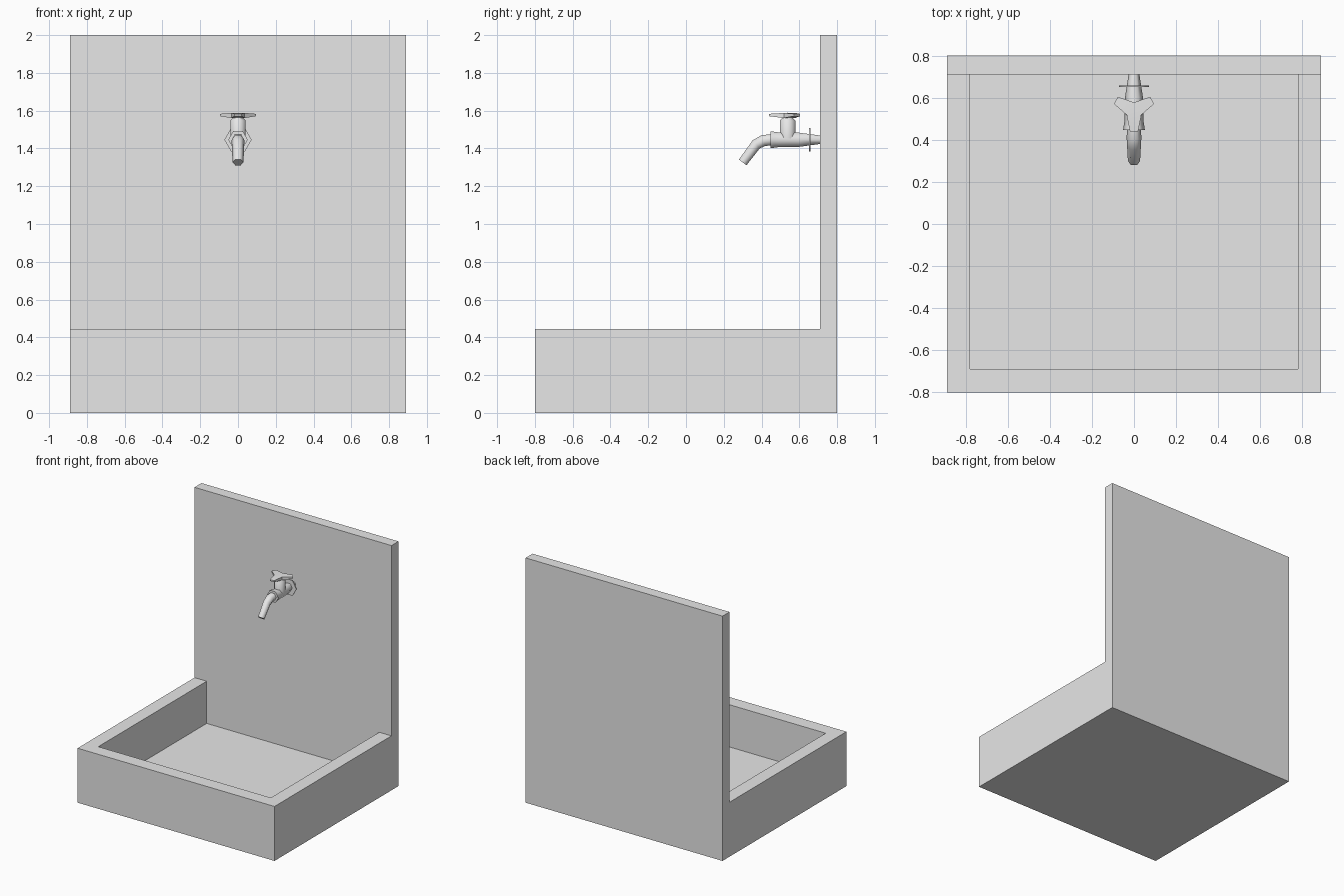
import bpy, bmesh, math
from mathutils import Vector

cube = bpy.data.objects.get("Cube")
if cube:
    bpy.data.objects.remove(cube, do_unlink=True)

GREY = (0.8, 0.8, 0.8, 1)
mat = bpy.data.materials.new("plain_grey")
mat.use_nodes = True
mat.diffuse_color = GREY
mat.node_tree.nodes["Principled BSDF"].inputs["Base Color"].default_value = GREY


def finish(name, bm, smooth=None):
    bmesh.ops.remove_doubles(bm, verts=bm.verts, dist=1e-5)
    bmesh.ops.recalc_face_normals(bm, faces=bm.faces)
    mesh = bpy.data.meshes.new(name)
    bm.to_mesh(mesh)
    bm.free()
    mesh.materials.append(mat)
    obj = bpy.data.objects.new(name, mesh)
    bpy.context.collection.objects.link(obj)
    if smooth:
        bpy.ops.object.select_all(action='DESELECT')
        obj.select_set(True)
        bpy.context.view_layer.objects.active = obj
        bpy.ops.object.shade_smooth_by_angle(angle=math.radians(smooth))
    return obj


def tube(name, path, sides=6, turn=0.0, smooth=65):
    """Capped tube in the x = 0 plane; path holds (y, z, radius)."""
    bm = bmesh.new()
    pts = [Vector((0, y, z)) for y, z, r in path]
    rings = []
    for i, p in enumerate(pts):
        ahead = pts[min(i + 1, len(pts) - 1)] - p
        behind = p - pts[max(i - 1, 0)]
        tangent = (ahead.normalized() + behind.normalized()).normalized()
        u = Vector((1, 0, 0))
        v = tangent.cross(u)
        angles = [turn + math.tau * k / sides for k in range(sides)]
        rings.append([bm.verts.new(p + path[i][2] * (u * math.cos(a) + v * math.sin(a)))
                      for a in angles])
    for a, b in zip(rings, rings[1:]):
        for k in range(sides):
            n = (k + 1) % sides
            bm.faces.new((a[k], a[n], b[n], b[k]))
    bm.faces.new(rings[0])
    bm.faces.new(rings[-1])
    return finish(name, bm, smooth)


# Basin with upright back panel, one closed shell
W, IN_W = 0.89, 0.78
FRONT, IN_FRONT, PANEL, BACK = -0.8, -0.69, 0.71, 0.8
FLOOR, RIM, TOP = 0.10, 0.445, 2.0
bm = bmesh.new()


def face(*coords):
    bm.faces.new([bm.verts.new(c) for c in coords])


for s in (-W, W):      # outer sides
    face((s, FRONT, 0), (s, BACK, 0), (s, BACK, TOP), (s, PANEL, TOP),
         (s, PANEL, RIM), (s, FRONT, RIM))
for s in (-IN_W, IN_W):  # inner sides
    face((s, IN_FRONT, FLOOR), (s, PANEL, FLOOR), (s, PANEL, RIM), (s, IN_FRONT, RIM))


def strip(w, y0, z0, y1, z1):
    face((-w, y0, z0), (w, y0, z0), (w, y1, z1), (-w, y1, z1))


strip(W, FRONT, 0, BACK, 0)
strip(W, FRONT, 0, FRONT, RIM)
strip(W, BACK, 0, BACK, TOP)
strip(W, PANEL, TOP, BACK, TOP)
strip(IN_W, IN_FRONT, FLOOR, PANEL, FLOOR)
strip(IN_W, IN_FRONT, FLOOR, IN_FRONT, RIM)
# U-shaped rim and the panel face that runs down into the basin
face((-W, FRONT, RIM), (W, FRONT, RIM), (W, PANEL, RIM), (IN_W, PANEL, RIM),
     (IN_W, IN_FRONT, RIM), (-IN_W, IN_FRONT, RIM), (-IN_W, PANEL, RIM), (-W, PANEL, RIM))
face((-W, PANEL, RIM), (-IN_W, PANEL, RIM), (-IN_W, PANEL, FLOOR), (IN_W, PANEL, FLOOR),
     (IN_W, PANEL, RIM), (W, PANEL, RIM), (W, PANEL, TOP), (-W, PANEL, TOP))
finish("basin_and_back_panel", bm)

# Tap: body, wall flange, spout, valve stem
AXIS = 1.446
tube("tap_body", [(0.447, AXIS, 0.052), (0.49, AXIS, 0.045), (0.60, AXIS, 0.043),
                  (0.715, AXIS, 0.025)])
tube("wall_flange", [(0.651, AXIS, 0.072), (0.658, AXIS, 0.072)])
tube("spout", [(0.46, AXIS, 0.033), (0.41, 1.442, 0.035), (0.372, 1.422, 0.033),
               (0.30, 1.326, 0.029)])
STEM_Y = 0.538
tube("valve_stem", [(STEM_Y, 1.45, 0.044), (STEM_Y, 1.548, 0.044),
                    (STEM_Y, 1.562, 0.03), (STEM_Y, 1.575, 0.03)],
     sides=8, turn=math.pi / 8)

# Three-armed handle: flat top, underside tapering up to the arm tips
bm = bmesh.new()
top, bottom = [], []
for arm in range(3):
    mid = -math.pi / 2 + arm * math.tau / 3
    for offset, radius, low in ((-0.19, 0.101, 1.571), (0.19, 0.101, 1.571),
                                (math.pi / 3, 0.040, 1.561)):
        x = radius * math.cos(mid + offset)
        y = STEM_Y + radius * math.sin(mid + offset)
        high = 1.588 if radius < 0.05 else 1.583
        top.append(bm.verts.new((x, y, high)))
        bottom.append(bm.verts.new((x, y, low)))
crown = bm.verts.new((0, STEM_Y, 1.589))
base = bm.verts.new((0, STEM_Y, 1.56))
for k in range(len(top)):
    n = (k + 1) % len(top)
    bm.faces.new((top[k], top[n], crown))
    bm.faces.new((bottom[n], bottom[k], base))
    bm.faces.new((top[k], bottom[k], bottom[n], top[n]))
finish("tap_handle", bm, 30)
